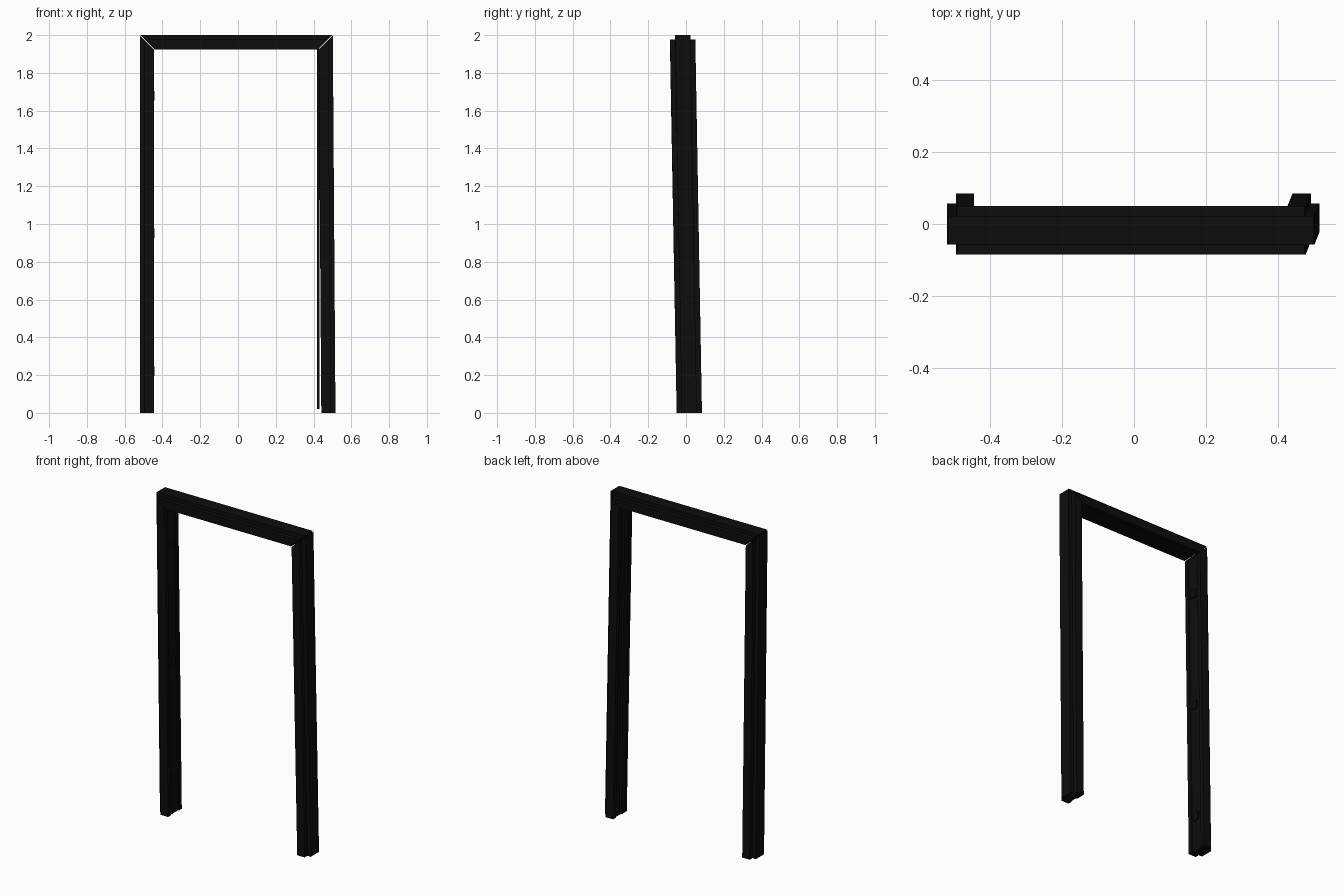
import bpy, bmesh

if "Cube" in bpy.data.objects:
    bpy.data.objects.remove(bpy.data.objects["Cube"])

mat = bpy.data.materials.new("black_paint")
mat.diffuse_color = (0.004, 0.004, 0.004, 1)
mat.use_nodes = True
mat.node_tree.nodes["Principled BSDF"].inputs["Base Color"].default_value = mat.diffuse_color

LEAN = -0.035      # sideways drift in y over the full height
MID = 0.0175       # centre of the section in y at the floor
GAP = 0.003        # half of the open mitre joint

# Section: u = distance from the outer edge inwards, v = depth from the centre
half = [(0, 0.04), (0.024, 0.04), (0.024, 0.067), (0.075, 0.067), (0.075, 0.04), (0.069, 0.04)]
profile = half + [(u, -v) for u, v in reversed(half)]


def loft(name, start, end):
    """Joins two matching outlines with side faces and end caps."""
    bm = bmesh.new()
    a = [bm.verts.new(p) for p in start]
    b = [bm.verts.new(p) for p in end]
    n = len(a)
    for i in range(n):
        j = (i + 1) % n
        bm.faces.new((a[i], a[j], b[j], b[i]))
    bm.faces.new(a[::-1])
    bm.faces.new(b)
    bmesh.ops.recalc_face_normals(bm, faces=bm.faces)
    me = bpy.data.meshes.new(name)
    bm.to_mesh(me)
    bm.free()
    me.materials.append(mat)
    ob = bpy.data.objects.new(name, me)
    bpy.context.collection.objects.link(ob)
    return ob


def slab(name, x0, x1, y0, y1, z0, z1):
    """Upright block that leans with the jambs."""
    ring = [(x0, y0), (x1, y0), (x1, y1), (x0, y1)]
    return loft(name, *[[(x, y + MID + LEAN * z / 2, z) for x, y in ring] for z in (z0, z1)])


def jamb(name, side, x_floor, x_top):
    """Side post, mitred at the top."""
    start = [(side * (x_floor - u), MID + v, 0) for u, v in profile]
    end = [(side * (x_top - u), MID + LEAN + v, 2 - u - GAP) for u, v in profile]
    return loft(name, start, end)


# Side posts
jamb("left_jamb", -1, 0.52, 0.52)
jamb("right_jamb", 1, 0.516, 0.502)

# Head piece with mitred ends
loft("head",
     [(-0.52 + u + GAP, MID + LEAN + v, 2 - u) for u, v in profile],
     [(0.502 - u - GAP, MID + LEAN + v, 2 - u) for u, v in profile])

# Thin upright stop on the right side
slab("door_stop", 0.417, 0.431, -0.02, 0.02, 0.02, 1.93)

# Hinge leaves on the left side
for i, z in enumerate((0.22, 0.95, 1.68)):
    slab(f"hinge_{i + 1}", -0.452, -0.442, -0.02, 0.02, z - 0.025, z + 0.025)
